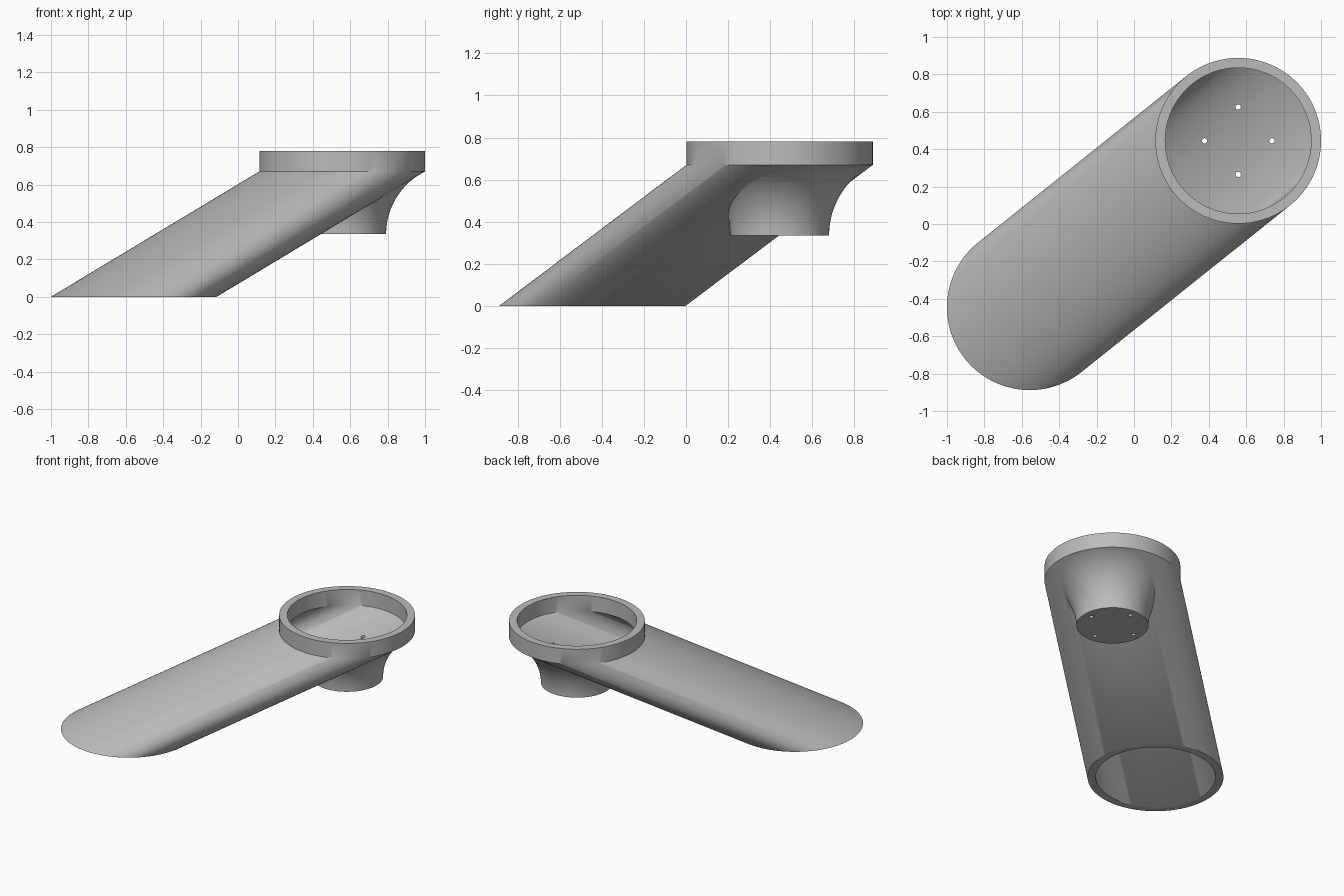
import bpy, bmesh, math

cube = bpy.data.objects.get("Cube")
if cube:
    bpy.data.objects.remove(cube, do_unlink=True)

SEGMENTS = 128
TOP_X, TOP_Y = 0.557, 0.445       # upper collar centre; foot is the opposite point
COLLAR_Z, TOP_Z = 0.67, 0.78
OUTER, INNER = 0.443, 0.39

grey = bpy.data.materials.new("plain_grey")
grey.use_nodes = True
grey.diffuse_color = (0.5, 0.5, 0.5, 1)
grey.node_tree.nodes["Principled BSDF"].inputs["Base Color"].default_value = (0.5, 0.5, 0.5, 1)


def loft(name, rings):
    """Closed solid through horizontal circles given as (x, y, z, radius)."""
    bm = bmesh.new()
    loops = []
    for x, y, z, r in rings:
        angles = [2 * math.pi * i / SEGMENTS for i in range(SEGMENTS)]
        loops.append([bm.verts.new((x + r * math.cos(a), y + r * math.sin(a), z)) for a in angles])
    for low, high in zip(loops, loops[1:]):
        for i in range(SEGMENTS):
            j = (i + 1) % SEGMENTS
            bm.faces.new((low[i], low[j], high[j], high[i]))
    bm.faces.new(loops[0][::-1])
    bm.faces.new(loops[-1])
    bmesh.ops.recalc_face_normals(bm, faces=bm.faces)
    mesh = bpy.data.meshes.new(name)
    bm.to_mesh(mesh)
    bm.free()
    mesh.materials.append(grey)
    obj = bpy.data.objects.new(name, mesh)
    bpy.context.collection.objects.link(obj)
    return obj


def combine(target, tool, operation):
    """Apply a boolean and discard the tool."""
    tool.hide_render = True
    mod = target.modifiers.new(operation.title(), 'BOOLEAN')
    mod.operation, mod.solver, mod.object = operation, 'EXACT', tool
    bpy.context.view_layer.objects.active = target
    bpy.ops.object.modifier_apply(modifier=mod.name)
    bpy.data.objects.remove(tool, do_unlink=True)


def axis_point(z):
    """Centre of the slanted tube at a height, upright above the collar line."""
    t = 2 * min(z, COLLAR_Z) / COLLAR_Z - 1
    return TOP_X * t, TOP_Y * t, z


# Slanted tube with upright collar
tube = loft("slanted_tube", [(*axis_point(z), OUTER) for z in (0, COLLAR_Z, TOP_Z)])

# Flared mounting pedestal under the collar
BASE_Z, BASE_R = 0.335, 0.235
rise, flare = COLLAR_Z - BASE_Z, OUTER - 0.0005 - BASE_R
arc_r = (rise ** 2 + flare ** 2) / (2 * flare)
end = math.asin(rise / arc_r)
STEPS = 24
profile = []
for i in range(STEPS + 1):
    a = end * i / STEPS
    profile.append((TOP_X, TOP_Y, BASE_Z + arc_r * math.sin(a), BASE_R + arc_r * (1 - math.cos(a))))
profile.append((TOP_X, TOP_Y, 0.7, 0.42))
combine(tube, loft("pedestal", profile), 'UNION')

# Hollow bore through the tube and collar
bore = loft("bore_cutter", [(*axis_point(z), INNER) for z in (-0.05, COLLAR_Z, TOP_Z + 0.05)])
combine(tube, bore, 'DIFFERENCE')

# Four screw holes in the pedestal base
for k in range(4):
    a = k * math.pi / 2
    x, y = TOP_X + 0.18 * math.cos(a), TOP_Y + 0.18 * math.sin(a)
    combine(tube, loft("screw_cutter", [(x, y, 0.3, 0.014), (x, y, 0.62, 0.014)]), 'DIFFERENCE')

# Smooth curved walls, crisp rims
bpy.ops.object.select_all(action='DESELECT')
tube.select_set(True)
bpy.context.view_layer.objects.active = tube
bpy.ops.object.shade_smooth_by_angle(angle=math.radians(30))
